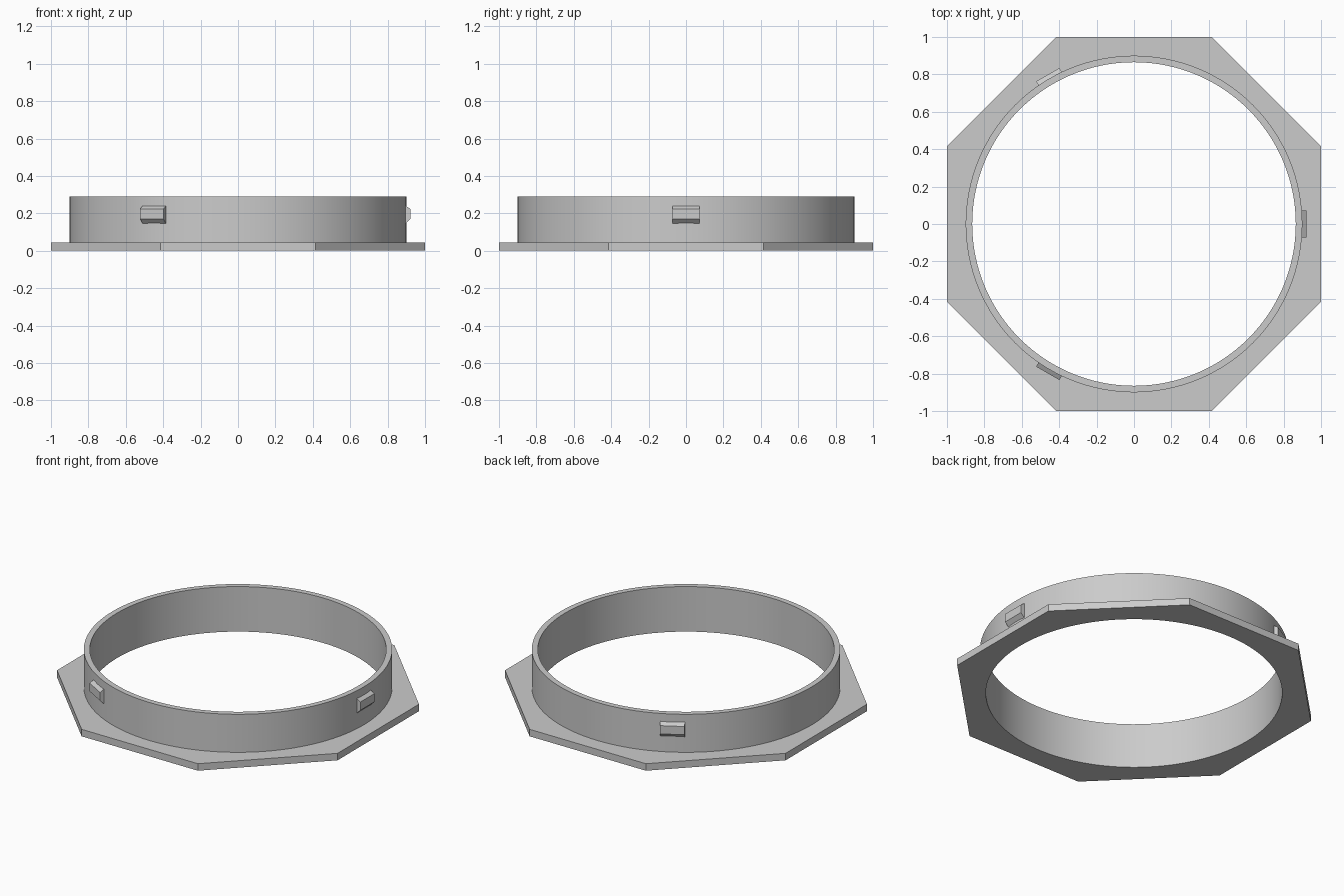
import bpy, bmesh, math
from mathutils import Matrix, Vector

if "Cube" in bpy.data.objects:
    bpy.data.objects.remove(bpy.data.objects["Cube"])

SEG = 128                      # multiple of 16, so rays hit the octagon corners
R_IN, R_OUT = 0.865, 0.90
Z_FLANGE, Z_TOP = 0.045, 0.29

grey = bpy.data.materials.new("plain grey")
grey.diffuse_color = (0.6, 0.6, 0.6, 1)
grey.use_nodes = True
grey.node_tree.nodes["Principled BSDF"].inputs["Base Color"].default_value = grey.diffuse_color


def finish(bm, name):
    bmesh.ops.recalc_face_normals(bm, faces=bm.faces)
    mesh = bpy.data.meshes.new(name)
    bm.to_mesh(mesh)
    bm.free()
    mesh.materials.append(grey)
    obj = bpy.data.objects.new(name, mesh)
    bpy.context.collection.objects.link(obj)
    return obj


def octagon(a):
    """Distance from the centre to an octagon of apothem 1 at angle a."""
    q = math.pi / 4
    return 1 / math.cos((a + q / 2) % q - q / 2)


# Collar with octagonal flange: one closed section swept around the axis
section = [
    (lambda a: R_IN, 0), (octagon, 0), (octagon, Z_FLANGE),
    (lambda a: R_OUT, Z_FLANGE), (lambda a: R_OUT, Z_TOP), (lambda a: R_IN, Z_TOP),
]
bm = bmesh.new()
rows = []
for i in range(SEG):
    a = 2 * math.pi * i / SEG
    rows.append([bm.verts.new((r(a) * math.cos(a), r(a) * math.sin(a), z))
                 for r, z in section])
n = len(section)
for i in range(SEG):
    p, q = rows[i], rows[(i + 1) % SEG]
    for j in range(n):
        k = (j + 1) % n
        bm.faces.new((p[j], q[j], q[k], p[k]))
collar = finish(bm, "flanged_collar")
bpy.context.view_layer.objects.active = collar
collar.select_set(True)
bpy.ops.object.shade_smooth_by_angle(angle=math.radians(30))

# Three bevelled locking lugs around the collar
lug_profile = [(0.885, 0.145), (0.897, 0.145), (0.922, 0.17),
               (0.922, 0.223), (0.897, 0.24), (0.885, 0.24)]
for i in range(3):
    bm = bmesh.new()
    face = bm.faces.new([bm.verts.new((x, -0.072, z)) for x, z in lug_profile])
    ext = bmesh.ops.extrude_face_region(bm, geom=[face], use_keep_orig=True)
    moved = [v for v in ext["geom"] if isinstance(v, bmesh.types.BMVert)]
    bmesh.ops.translate(bm, verts=moved, vec=Vector((0, 0.144, 0)))
    bmesh.ops.transform(bm, verts=bm.verts,
                        matrix=Matrix.Rotation(i * 2 * math.pi / 3, 4, 'Z'))
    finish(bm, f"locking_lug_{i + 1}")
